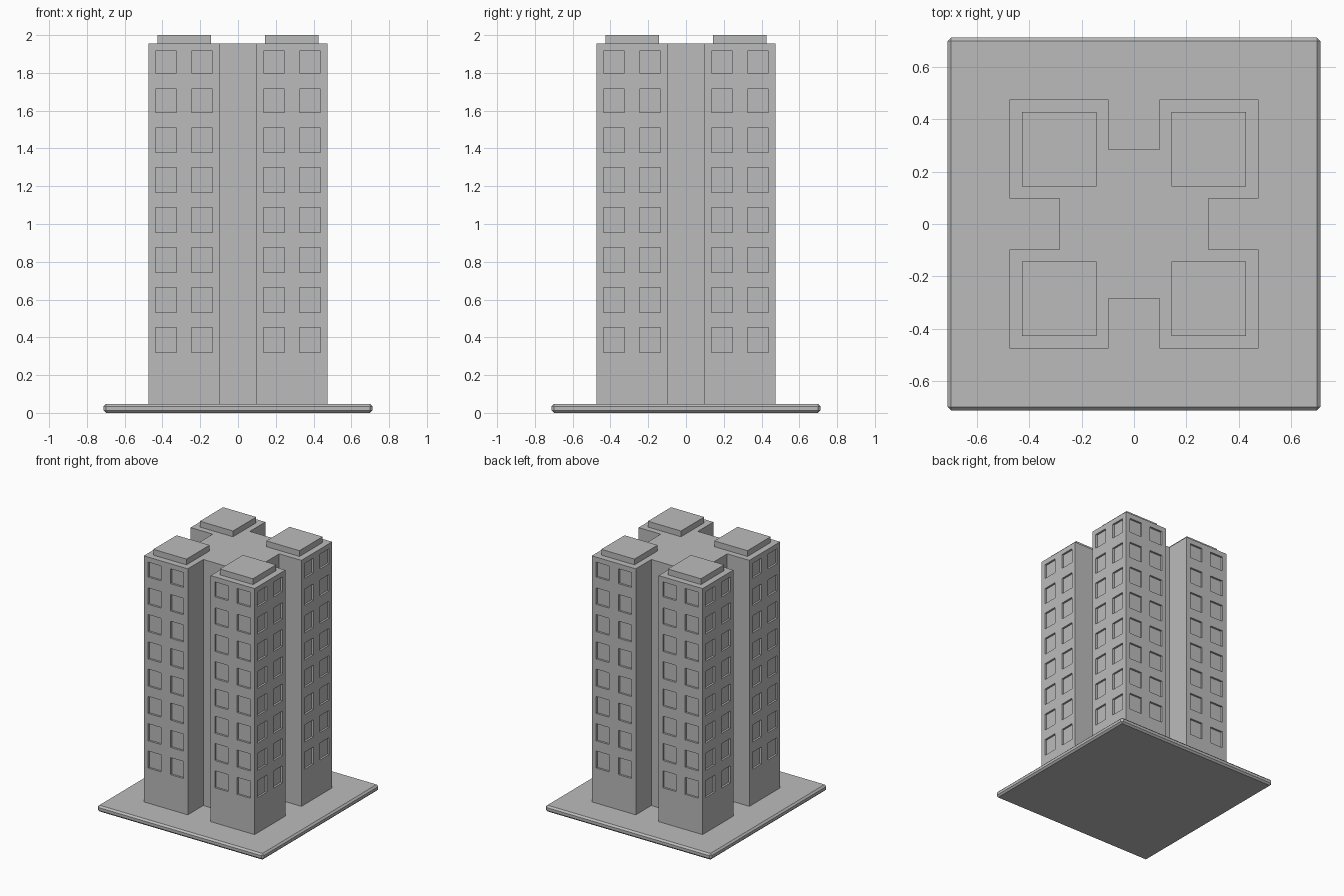
import bpy, bmesh
from mathutils import Matrix
from math import radians

if "Cube" in bpy.data.objects:
    bpy.data.objects.remove(bpy.data.objects["Cube"])

concrete = bpy.data.materials.new("concrete grey")
concrete.diffuse_color = (0.5, 0.5, 0.5, 1)
concrete.use_nodes = True
concrete.node_tree.nodes["Principled BSDF"].inputs["Base Color"].default_value = concrete.diffuse_color


def add_box(bm, x0, x1, y0, y1, z0, z1, turn=0):
    """Add a box by its limits, then turn it about z."""
    m = (Matrix.Rotation(radians(turn), 4, 'Z')
         @ Matrix.Translation(((x0 + x1) / 2, (y0 + y1) / 2, (z0 + z1) / 2))
         @ Matrix.Diagonal((x1 - x0, y1 - y0, z1 - z0, 1)))
    bmesh.ops.create_cube(bm, size=1, matrix=m)


def finish(bm, name):
    bmesh.ops.recalc_face_normals(bm, faces=bm.faces)
    me = bpy.data.meshes.new(name)
    bm.to_mesh(me)
    bm.free()
    me.materials.append(concrete)
    ob = bpy.data.objects.new(name, me)
    bpy.context.collection.objects.link(ob)
    return ob


def apply_modifiers(ob):
    bpy.context.view_layer.objects.active = ob
    for mod in list(ob.modifiers):
        bpy.ops.object.modifier_apply(modifier=mod.name)


# Ground slab with chamfered edges
SLAB_TOP, ROOF = 0.048, 1.955
bm = bmesh.new()
add_box(bm, -0.712, 0.712, -0.712, 0.712, 0, SLAB_TOP)
slab = finish(bm, "ground_slab")
bevel = slab.modifiers.new("chamfer", 'BEVEL')
bevel.width, bevel.segments = 0.013, 1
apply_modifiers(slab)

# Tower: square plan with a notch in the middle of each side
OUT, NOTCH, DEEP = 0.475, 0.098, 0.285
quarter = [(-OUT, -OUT), (-NOTCH, -OUT), (-NOTCH, -DEEP), (NOTCH, -DEEP), (NOTCH, -OUT)]
bm = bmesh.new()
ring = []
for k in range(4):
    rot = Matrix.Rotation(radians(90 * k), 4, 'Z')
    ring += [bm.verts.new(rot @ Matrix.Translation((x, y, SLAB_TOP)).translation) for x, y in quarter]
base = bm.faces.new(ring)
top = bmesh.ops.extrude_face_region(bm, geom=[base], use_keep_orig=True)
bmesh.ops.translate(bm, vec=(0, 0, ROOF - SLAB_TOP),
                    verts=[g for g in top["geom"] if isinstance(g, bmesh.types.BMVert)])
tower = finish(bm, "tower")

# Recessed windows: eight floors, four columns, four sides
RECESS = 0.015
bm = bmesh.new()
for side in range(4):
    for floor in range(8):
        z = 0.32 + 0.2115 * floor
        height = {6: 0.127, 7: 0.115}.get(floor, 0.132)
        for x0, x1 in ((-0.438, -0.326), (-0.246, -0.134), (0.134, 0.246), (0.326, 0.438)):
            add_box(bm, x0, x1, -OUT - 0.05, -OUT + RECESS, z, z + height, 90 * side)
cutter = finish(bm, "window_cutter")
cutter.hide_render = True
cut = tower.modifiers.new("windows", 'BOOLEAN')
cut.operation, cut.solver, cut.object = 'DIFFERENCE', 'EXACT', cutter
apply_modifiers(tower)
bpy.data.objects.remove(cutter)

# Low roof block on each corner wing
for k in range(4):
    bm = bmesh.new()
    add_box(bm, 0.143, 0.427, 0.143, 0.427, ROOF, 2.0, 90 * k)
    finish(bm, f"roof_block_{k + 1}")
